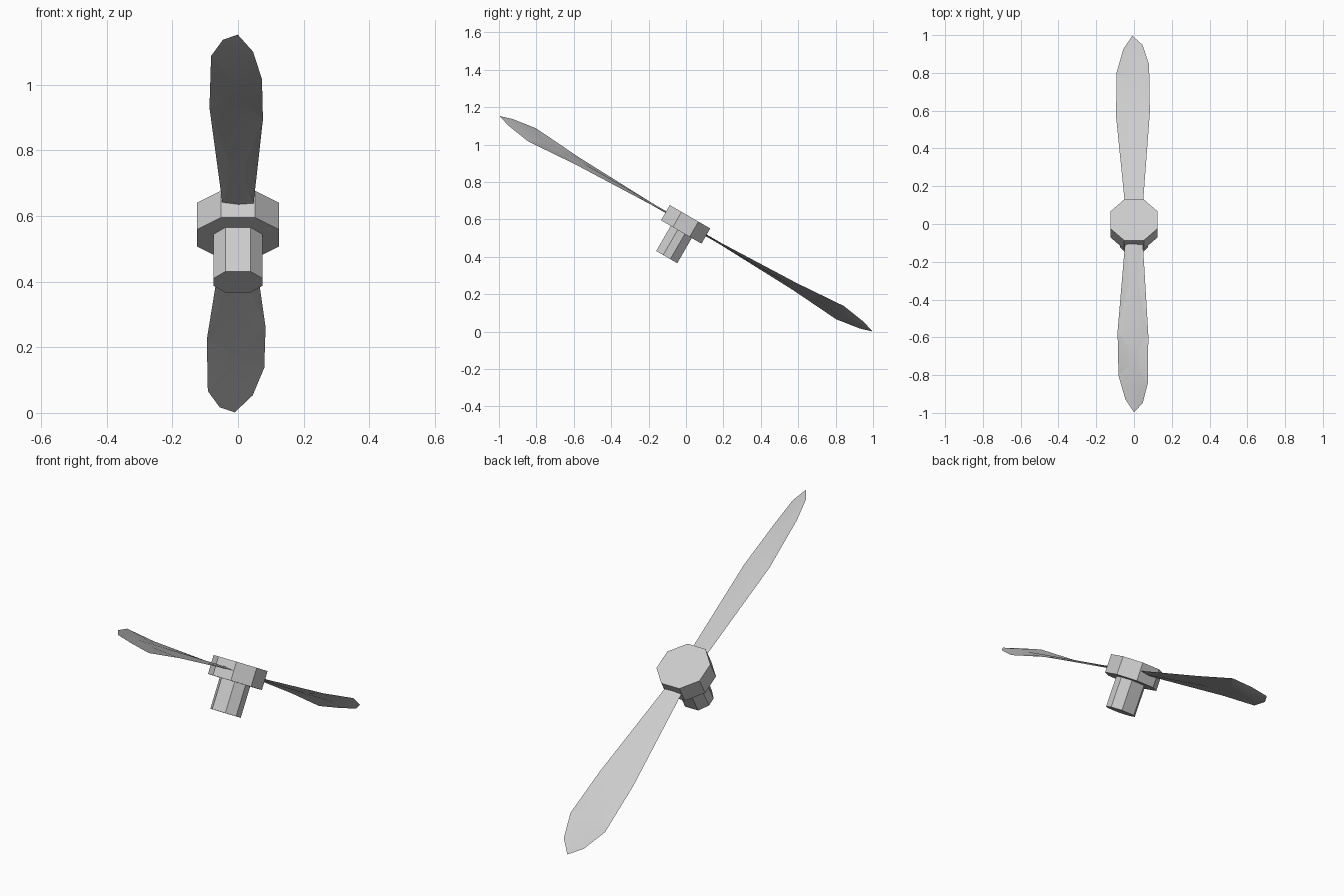
import bpy, bmesh, math
from mathutils import Matrix

if "Cube" in bpy.data.objects:
    bpy.data.objects.remove(bpy.data.objects["Cube"])

# Propeller frame: local y runs along the blades, local z along the shaft
FRAME = Matrix.Translation((0, 0, 0.577)) @ Matrix.Rotation(math.radians(-30), 4, 'X')


def finish(name, bm):
    bmesh.ops.remove_doubles(bm, verts=bm.verts, dist=1e-5)
    bmesh.ops.recalc_face_normals(bm, faces=bm.faces)
    me = bpy.data.meshes.new(name)
    bm.to_mesh(me)
    bm.free()
    ob = bpy.data.objects.new(name, me)
    ob.matrix_world = FRAME
    bpy.context.collection.objects.link(ob)
    return ob


def loft(name, rings):
    bm = bmesh.new()
    loops = [[bm.verts.new(p) for p in ring] for ring in rings]
    n = len(loops[0])
    for a, b in zip(loops, loops[1:]):
        for i in range(n):
            j = (i + 1) % n
            bm.faces.new((a[i], a[j], b[j], b[i]))
    bm.faces.new(loops[0])
    bm.faces.new(loops[-1])
    return finish(name, bm)


def octagon(ax, ay, fx, fy):
    # half sizes ax, ay; half flat lengths fx, fy
    return [(ax, -fy), (ax, fy), (fx, ay), (-fx, ay),
            (-ax, fy), (-ax, -fy), (-fx, -ay), (fx, -ay)]


def prism(name, outline, z0, z1):
    return loft(name, [[(x, y, z) for x, y in outline] for z in (z0, z1)])


# Hub and drive shaft
prism("hub", octagon(0.125, 0.125, 0.052, 0.052), -0.051, 0.043)
prism("shaft", octagon(0.075, 0.065, 0.038, 0.022), -0.206, -0.045)


# Twisted blade: stations of radius, leading x, trailing x, edge rise, half thickness
def blade(name, side, stations):
    rings = []
    for r, lead, trail, rise, t in stations:
        mid = (lead + trail) / 2
        rings.append([(side * lead, side * r, rise), (side * mid, side * r, t),
                      (side * trail, side * r, -rise), (side * mid, side * r, -t)])
    ob = loft(name, rings)
    bpy.context.view_layer.objects.active = ob
    ob.select_set(True)
    bpy.ops.object.shade_smooth_by_angle(angle=math.radians(40))
    ob.select_set(False)


blade("lower_blade", 1, [
    (0.10, 0.046, -0.046, 0.001, 0.005), (0.67, 0.084, -0.095, 0.021, 0.005),
    (0.95, 0.080, -0.092, 0.041, 0.004), (1.083, 0.045, -0.056, 0.021, 0.003),
    (1.149, -0.008, -0.010, 0.001, 0.001)])
blade("upper_blade", -1, [
    (0.10, 0.046, -0.046, 0.001, 0.005), (0.67, 0.087, -0.076, 0.021, 0.005),
    (0.95, 0.082, -0.073, 0.041, 0.004), (1.083, 0.046, -0.046, 0.021, 0.003),
    (1.149, 0.001, -0.001, 0.001, 0.001)])
